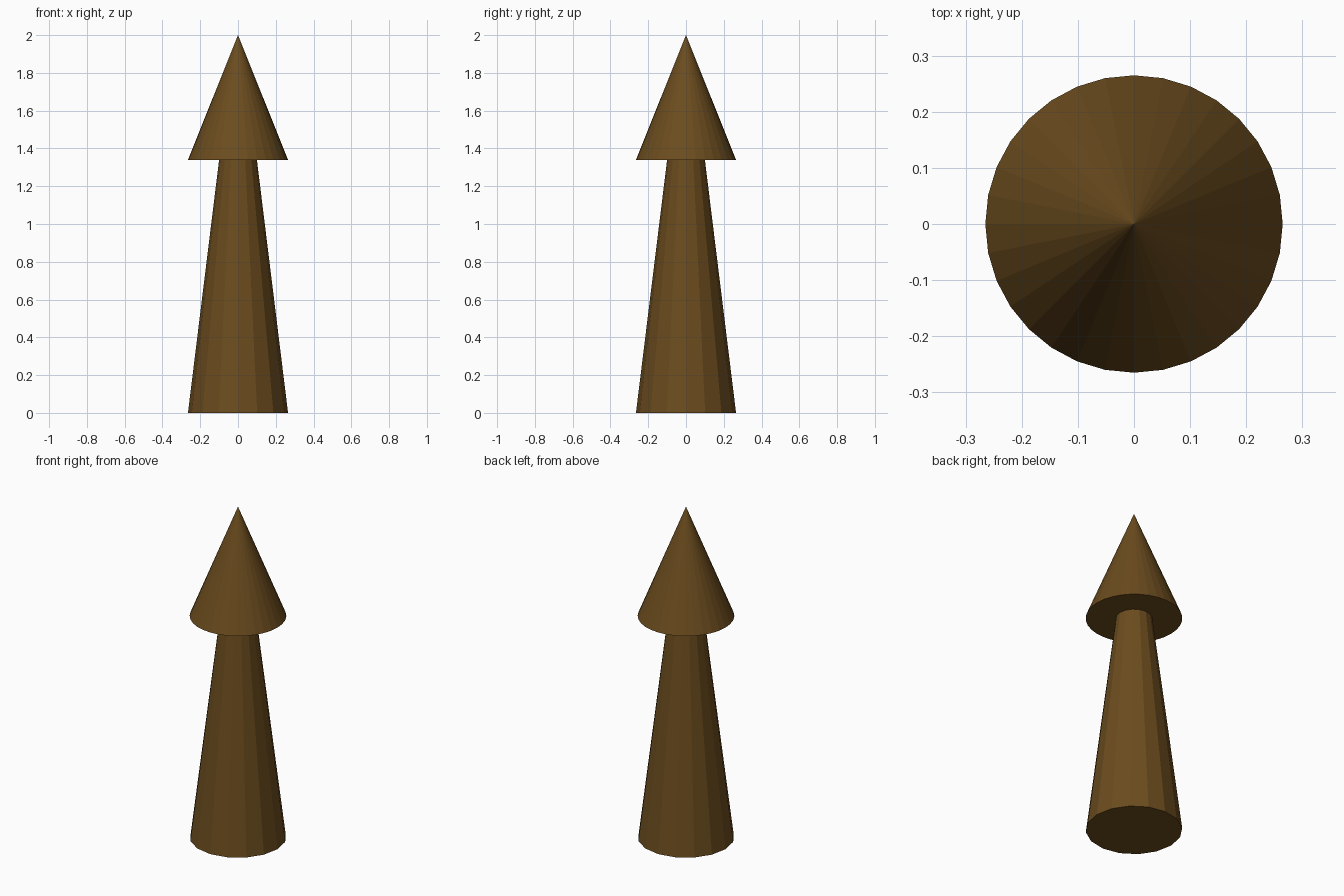
import bpy

if "Cube" in bpy.data.objects:
    bpy.data.objects.remove(bpy.data.objects["Cube"])


def cone(name, sides, r1, r2, z0, z1, mat):
    bpy.ops.mesh.primitive_cone_add(vertices=sides, radius1=r1, radius2=r2,
                                    depth=z1 - z0, location=(0, 0, (z0 + z1) / 2))
    ob = bpy.context.object
    ob.name = name
    ob.data.materials.append(mat)
    return ob


brown = bpy.data.materials.new("brown")
brown.diffuse_color = (0.147, 0.072, 0.013, 1)
brown.use_nodes = True
brown.node_tree.nodes["Principled BSDF"].inputs["Base Color"].default_value = brown.diffuse_color

# Tapered shaft and pointed cap
cone("shaft", 16, 0.265, 0.10, 0, 1.34, brown)
cone("pointed_cap", 32, 0.265, 0, 1.34, 2.0, brown)
